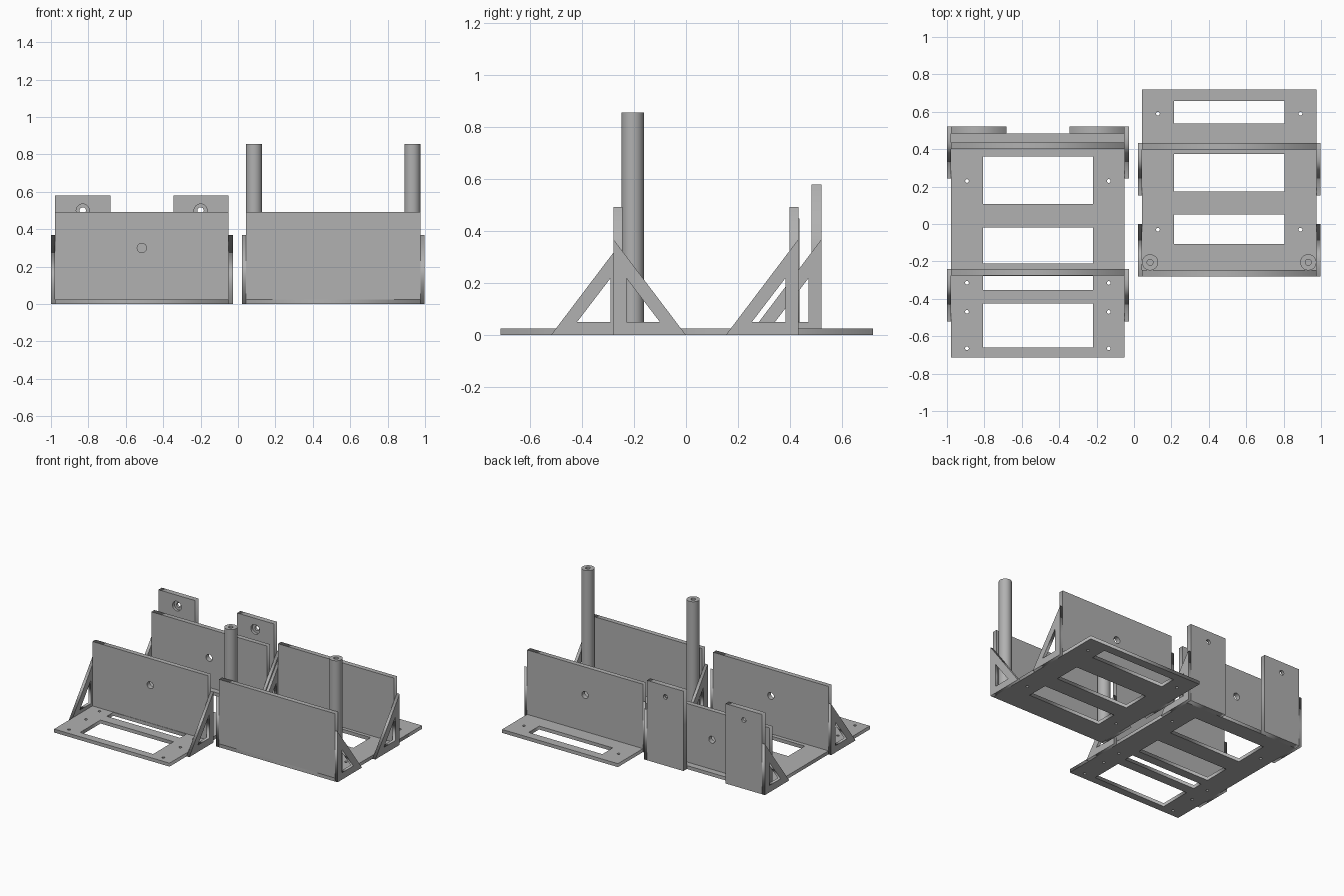
import bpy, bmesh
from math import pi, sin, cos, radians

if "Cube" in bpy.data.objects:
    bpy.data.objects.remove(bpy.data.objects["Cube"])

grey = bpy.data.materials.new("light_grey")
grey.use_nodes = True
colour = (0.44, 0.44, 0.44, 1)
grey.diffuse_color = colour
grey.node_tree.nodes["Principled BSDF"].inputs["Base Color"].default_value = colour

THICK = 0.025
TURN = {"x": (pi / 2, 0, pi / 2), "y": (pi / 2, 0, 0), "z": (0, 0, 0)}


def rect(x0, x1, y0, y1):
    return [(x0, y0), (x1, y0), (x1, y1), (x0, y1)]


def circle(x, y, r, n=32):
    return [(x + r * cos(2 * pi * i / n), y + r * sin(2 * pi * i / n)) for i in range(n)]


def plate(name, loops, axis, lo, hi, smooth=False):
    """Extrude an outline with holes along an axis from lo to hi."""
    curve = bpy.data.curves.new(name, "CURVE")
    curve.dimensions = "2D"
    curve.fill_mode = "BOTH"
    curve.extrude = (hi - lo) / 2
    for loop in loops:
        spline = curve.splines.new("POLY")
        spline.points.add(len(loop) - 1)
        for p, (u, v) in zip(spline.points, loop):
            p.co = (u, v, 0, 1)
        spline.use_cyclic_u = True
    temp = bpy.data.objects.new(name + "_outline", curve)
    bpy.context.collection.objects.link(temp)
    deps = bpy.context.evaluated_depsgraph_get()
    mesh = bpy.data.meshes.new_from_object(temp.evaluated_get(deps))
    bpy.data.objects.remove(temp)
    bm = bmesh.new()
    bm.from_mesh(mesh)
    bmesh.ops.remove_doubles(bm, verts=bm.verts, dist=0.0001)
    bmesh.ops.recalc_face_normals(bm, faces=bm.faces)
    bm.to_mesh(mesh)
    bm.free()
    mesh.materials.clear()
    mesh.materials.append(grey)
    obj = bpy.data.objects.new(name, mesh)
    obj.rotation_euler = TURN[axis]
    obj.location["xyz".index(axis)] = (lo + hi) / 2
    bpy.context.collection.objects.link(obj)
    if smooth:
        bpy.ops.object.select_all(action="DESELECT")
        obj.select_set(True)
        bpy.context.view_layer.objects.active = obj
        bpy.ops.object.shade_smooth_by_angle(angle=radians(30))
    return obj


def braces(name, x0, x1, y, way):
    """Pair of triangular side braces; upright edge at y, foot towards way."""
    outer = [(y, 0), (y + way * 0.28, 0), (y, 0.37)]
    inner = [(y + way * 0.05, 0.05), (y + way * 0.18, 0.05), (y + way * 0.05, 0.22)]
    plate(name + "_a", [outer, inner], "x", x0 - 0.022, x0)
    plate(name + "_b", [outer, inner], "x", x1, x1 + 0.022)


def base(name, x0, x1, y0, y1, windows, screws):
    loops = [rect(x0, x1, y0, y1)]
    loops += [rect(x0 + 0.17, x1 - 0.17, a, b) for a, b in windows]
    for y in screws:
        loops += [circle(x, y, 0.01, 16) for x in (x0 + 0.085, x1 - 0.085)]
    plate(name, loops, "z", 0, THICK)


def wall(name, x0, x1, y, top, hole_z=None):
    loops = [rect(x0, x1, THICK, top)]
    if hole_z:
        loops.append(circle((x0 + x1) / 2, hole_z, 0.025))
    plate(name, loops, "y", y, y + 0.035)


# Long frame with hanging tabs
L0, L1 = -0.978, -0.05
base("long_base", L0, L1, -0.715, 0.483,
     [(-0.66, -0.425), (-0.352, -0.278), (-0.212, -0.02), (0.108, 0.362)],
     [-0.665, -0.47, -0.315, 0.23])
wall("long_front_wall", L0, L1, -0.275, 0.493, 0.3)
wall("long_rear_wall", L0, L1, 0.402, 0.45, 0.24)
braces("long_front_brace", L0, L1, -0.24, -1)
braces("long_rear_brace", L0, L1, 0.522, -1)

# Tabs with counterbored holes
for side, a, b, hx in (("right", L0, L0 + 0.295, -0.83), ("left", L1 - 0.295, L1, -0.2)):
    outline = rect(a, b, 0, 0.58)
    plate(side + "_tab_front", [outline, circle(hx, 0.5, 0.035)], "y", 0.483, 0.503)
    plate(side + "_tab_back", [outline, circle(hx, 0.5, 0.017)], "y", 0.503, 0.522)

# Short frame with posts
R0, R1 = 0.043, 0.975
base("short_base", R0, R1, -0.28, 0.72,
     [(-0.107, 0.05), (0.175, 0.373), (0.537, 0.657)], [-0.03, 0.59])
wall("short_front_wall", R0, R1, -0.28, 0.493)
wall("short_rear_wall", R0, R1, 0.398, 0.493, 0.29)
braces("short_front_brace", R0, R1, -0.28, 1)
braces("short_rear_brace", R0, R1, 0.433, -1)

# Round posts with a bored top
for side, x in (("right", R0 + 0.043), ("left", R1 - 0.043)):
    ring = circle(x, -0.205, 0.043, 48)
    plate(side + "_post", [ring], "z", THICK, 0.74, True)
    plate(side + "_post_top", [ring, circle(x, -0.205, 0.016, 24)], "z", 0.74, 0.857, True)
